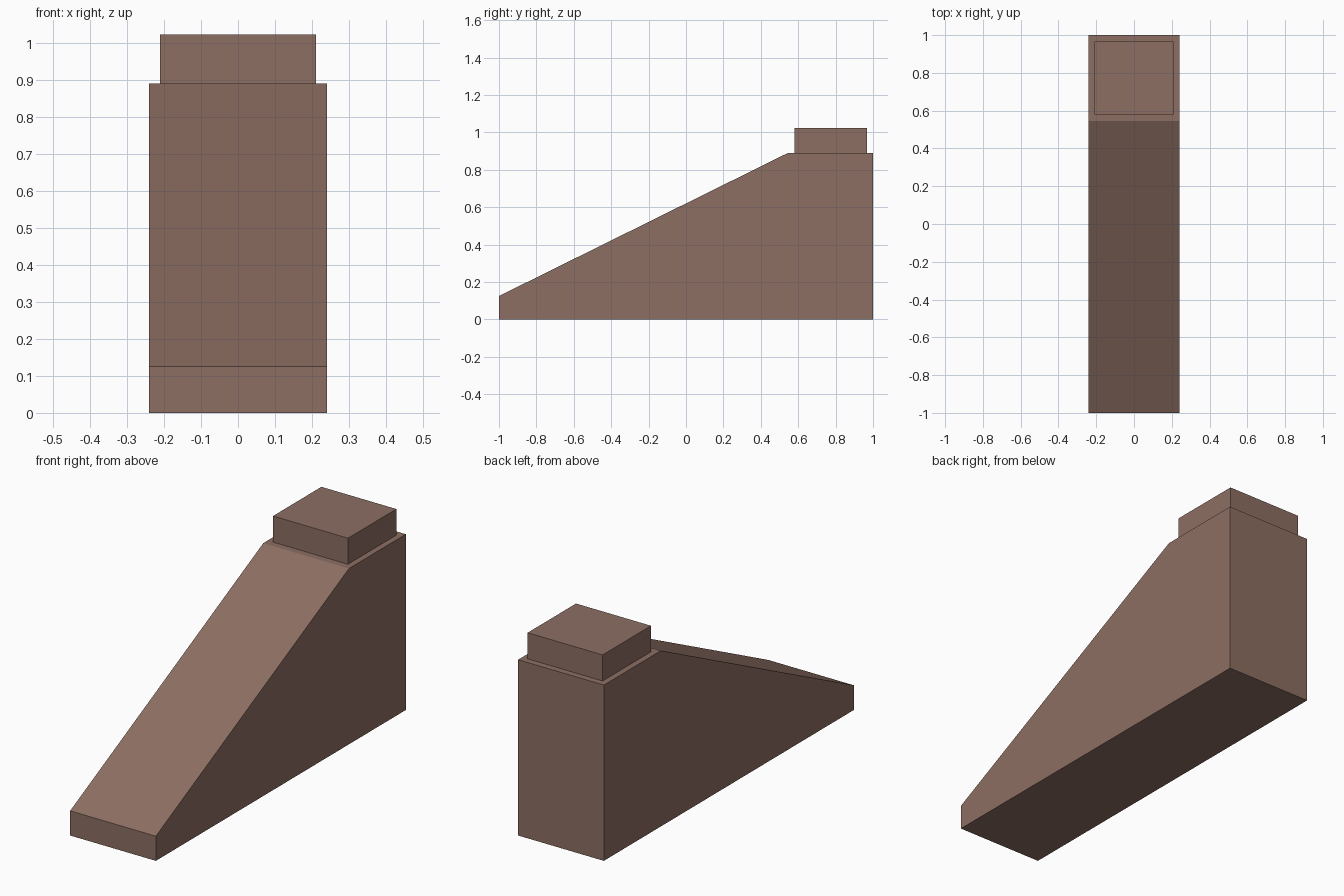
import bpy
import bmesh

cube = bpy.data.objects.get("Cube")
if cube:
    bpy.data.objects.remove(cube, do_unlink=True)

# Single brown colour
brown = bpy.data.materials.new("warm_brown")
brown.use_nodes = True
colour = (0.266, 0.156, 0.125, 1.0)
brown.diffuse_color = colour
brown.node_tree.nodes["Principled BSDF"].inputs["Base Color"].default_value = colour


def extruded_profile(name, profile, half_width):
    """Extrude a (y, z) side profile across x, centred on x = 0."""
    bm = bmesh.new()
    face = bm.faces.new([bm.verts.new((-half_width, y, z)) for y, z in profile])
    result = bmesh.ops.extrude_face_region(bm, geom=[face])
    moved = [g for g in result["geom"] if isinstance(g, bmesh.types.BMVert)]
    bmesh.ops.translate(bm, verts=moved, vec=(2 * half_width, 0, 0))
    bmesh.ops.recalc_face_normals(bm, faces=bm.faces)
    mesh = bpy.data.meshes.new(name)
    bm.to_mesh(mesh)
    bm.free()
    mesh.materials.append(brown)
    obj = bpy.data.objects.new(name, mesh)
    bpy.context.collection.objects.link(obj)
    return obj


# Sloped wedge with a short front lip and a flat top at the back
TOP = 0.89
extruded_profile("sloped_body",
                 [(-1, 0), (1, 0), (1, TOP), (0.545, TOP), (-1, 0.125)], 0.24)

# Square block standing on the flat top
extruded_profile("top_block",
                 [(0.58, TOP), (0.967, TOP), (0.967, 1.022), (0.58, 1.022)], 0.21)
